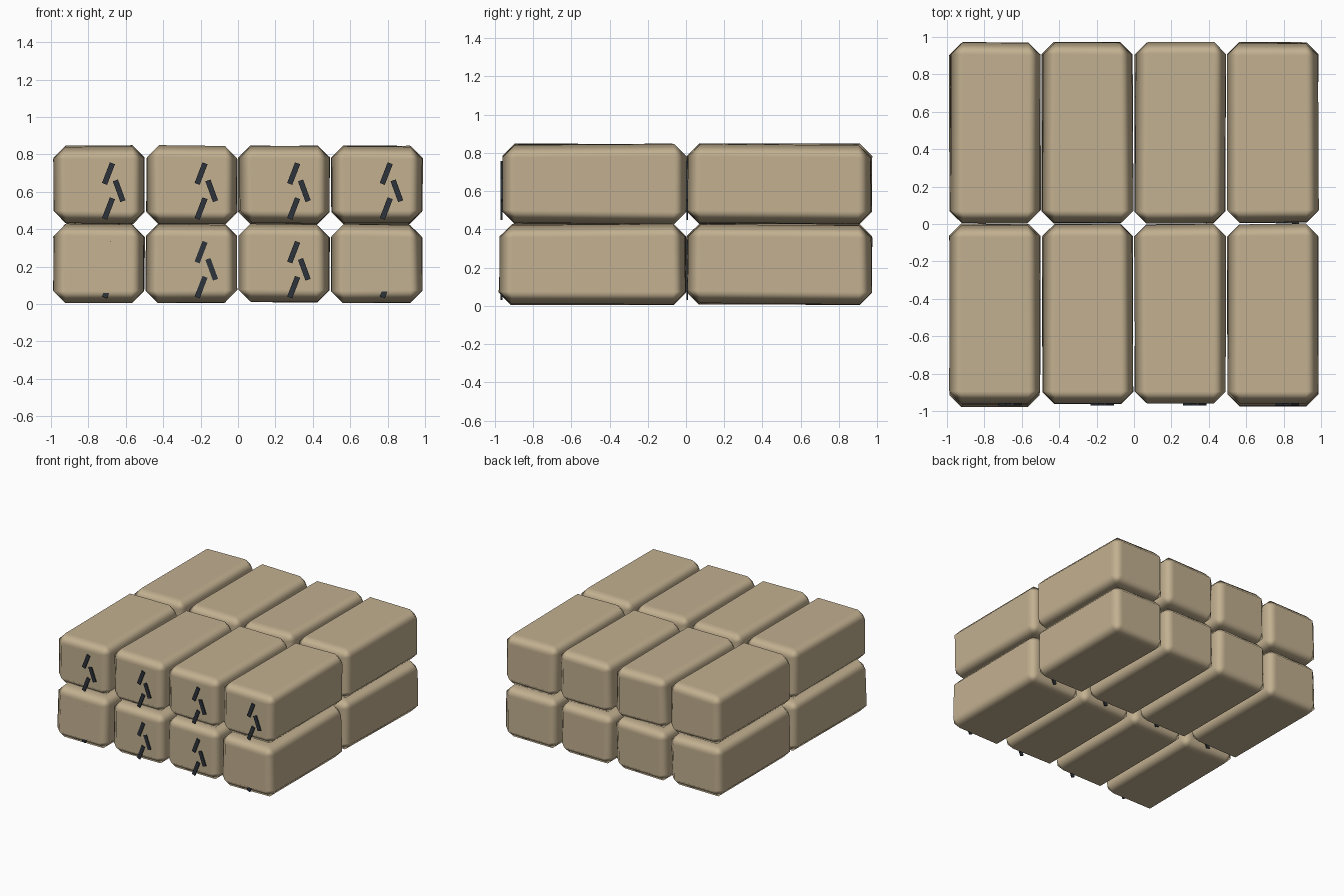
import bpy, bmesh, math, random
from mathutils import Vector, Matrix

if "Cube" in bpy.data.objects:
    bpy.data.objects.remove(bpy.data.objects["Cube"])

random.seed(7)


def material(name, color):
    m = bpy.data.materials.new(name)
    m.diffuse_color = (*color, 1)
    m.use_nodes = True
    m.node_tree.nodes["Principled BSDF"].inputs["Base Color"].default_value = m.diffuse_color
    return m


STONE = material("sandy stone", (0.54, 0.435, 0.28))
DARK = material("dark slate", (0.026, 0.034, 0.045))

PITCH_X, ROW_H = 0.495, 0.42
X0 = -0.7425                        # centre of the first column
HALF = Vector((0.2455, 0.485, 0.212))
BEVEL = 0.065


def add_object(name, bm, mat):
    mesh = bpy.data.meshes.new(name)
    bm.to_mesh(mesh)
    bm.free()
    mesh.materials.append(mat)
    ob = bpy.data.objects.new(name, mesh)
    bpy.context.collection.objects.link(ob)
    return ob


def brick(name, center, front_low=None, front_high=None):
    """Slightly irregular block with wide chamfers and soft shading."""
    bm = bmesh.new()
    bmesh.ops.create_cube(bm, size=2)
    for v in bm.verts:
        side = v.co.copy()
        v.co = Vector(side[i] * (HALF[i] - random.uniform(-0.002, 0.011))
                      for i in range(3)) + center
        front = front_low if side.z < 0 else front_high
        if side.y < 0 and front is not None:
            v.co.y = front
    bmesh.ops.bevel(bm, geom=bm.edges[:], offset=BEVEL, segments=1,
                    affect='EDGES', profile=0.5)
    bmesh.ops.recalc_face_normals(bm, faces=bm.faces[:])
    for f in bm.faces:
        f.smooth = True
    ob = add_object(name, bm, STONE)
    # keep the broad faces flat and blend only across the chamfers
    wn = ob.modifiers.new("flat faces", 'WEIGHTED_NORMAL')
    wn.weight = 100
    return ob


def cracks(name, x, y, z):
    """Three short slanted bars on the front face."""
    bm = bmesh.new()
    for dx, dz, tilt in ((0.05, 0.06, 21), (0.107, -0.032, -20), (0.05, -0.127, 21)):
        m = (Matrix.Translation((x + dx, y, z + dz))
             @ Matrix.Rotation(math.radians(tilt), 4, 'Y')
             @ Matrix.Diagonal((0.029, 0.009, 0.118, 1)))
        bmesh.ops.create_cube(bm, size=1, matrix=m)
    add_object(name, bm, DARK)


# two layers, front and back rows, four columns
for layer, lname in enumerate(("lower", "upper")):
    z = 0.217 + layer * ROW_H
    for row, (rname, y) in enumerate((("front", -0.483), ("back", 0.488))):
        for col in range(4):
            x = X0 + col * PITCH_X
            low = high = None
            if row == 0:
                # lower corner blocks bulge forward and cover their cracks
                low = high = -0.962 + random.uniform(-0.001, 0.004)
                if layer == 0 and col == 0:
                    low, high = -0.982, -0.966
                elif layer == 0 and col == 3:
                    low, high = -0.976, -0.974
            brick(f"{lname}_{rname}_brick_{col + 1}", Vector((x, y, z)), low, high)
            cracks(f"{lname}_{rname}_cracks_{col + 1}", x,
                   -0.965 if row == 0 else 0.006, z)
